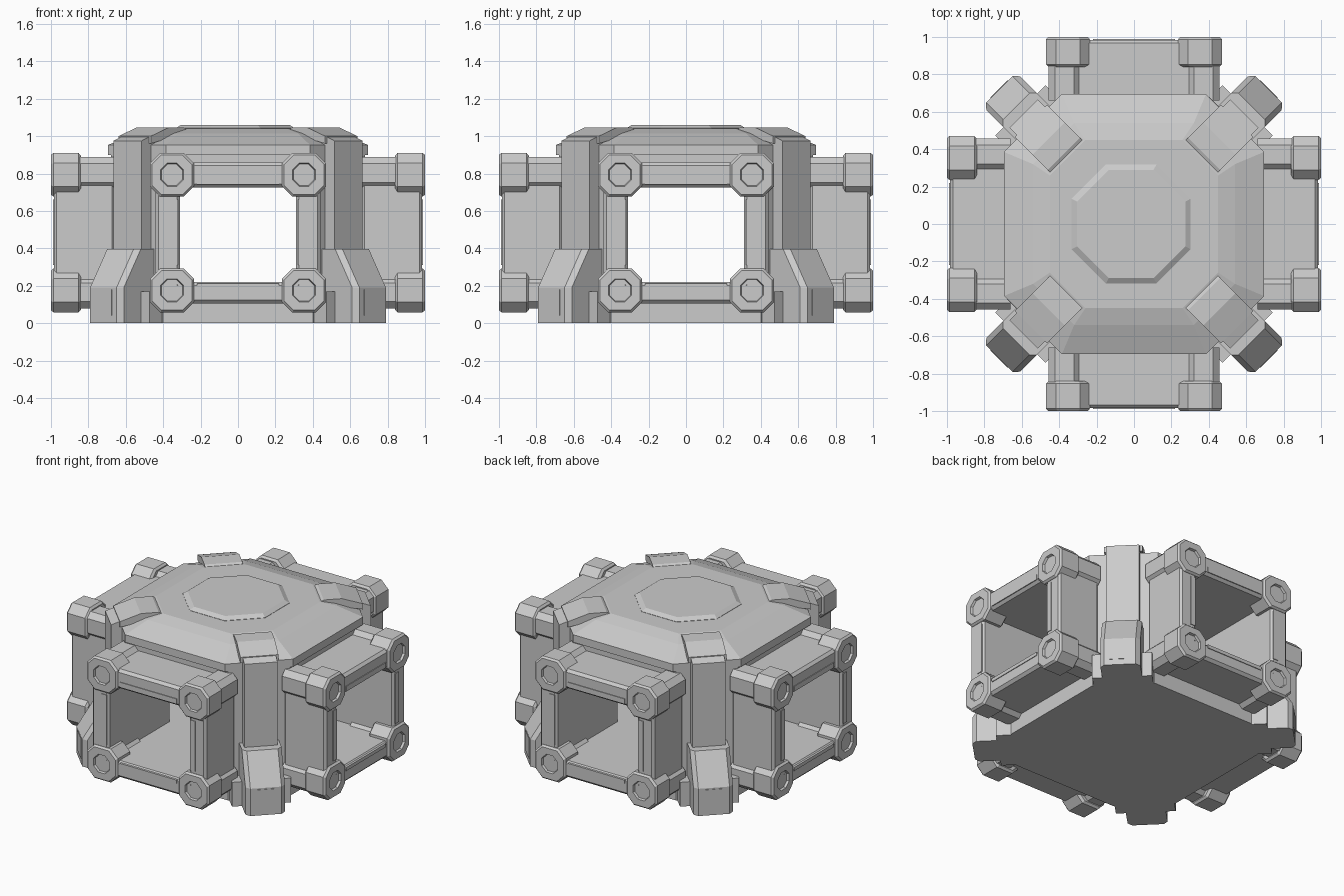
import bpy, bmesh
from math import pi, cos, sin
from mathutils import Matrix, Vector

if "Cube" in bpy.data.objects:
    bpy.data.objects.remove(bpy.data.objects["Cube"])


def loft(name, rings, rot=0.0, bevel=0.0):
    """Skin a stack of equal-length rings, close both ends, rotate about z."""
    bm = bmesh.new()
    M = Matrix.Rotation(rot, 4, 'Z')
    vs = [[bm.verts.new(M @ Vector(p)) for p in r] for r in rings]
    n = len(vs[0])
    for a, b in zip(vs, vs[1:]):
        for i in range(n):
            j = (i + 1) % n
            bm.faces.new((a[i], a[j], b[j], b[i]))
    bm.faces.new(vs[0][::-1])
    bm.faces.new(vs[-1])
    bmesh.ops.recalc_face_normals(bm, faces=bm.faces)
    if bevel:
        bmesh.ops.bevel(bm, geom=bm.edges[:], offset=bevel, segments=1,
                        profile=0.5, affect='EDGES')
    me = bpy.data.meshes.new(name)
    bm.to_mesh(me)
    bm.free()
    ob = bpy.data.objects.new(name, me)
    bpy.context.collection.objects.link(ob)
    return ob


def box(name, x0, x1, y0, y1, z0, z1, rot=0.0, bevel=0.0):
    r = [(x0, y0), (x1, y0), (x1, y1), (x0, y1)]
    return loft(name, [[(x, y, z) for x, y in r] for z in (z0, z1)], rot, bevel)


def cut_square(a, c):
    """Square of half size a with corners cut so the flats end at c."""
    return [(a, -c), (a, c), (c, a), (-c, a), (-a, c), (-a, -c), (-c, -a), (c, -a)]


def flat_ring(a, c, z, ox=0, oy=0):
    return [(x + ox, y + oy, z) for x, y in cut_square(a, c)]


def end_ring(cx, cz, a, c, y):
    return [(cx + x, y, cz + z) for x, z in cut_square(a, c)]


# Hub walls and floor, hollowed by two crossing passages
hub = loft("hub_body", [flat_ring(.68, .40, 0), flat_ring(.68, .40, .93)])
for k in range(2):
    cutter = box("passage_cutter", -.31, .31, -1.2, 1.2, .22, .725, k * pi / 2)
    mod = hub.modifiers.new("passage", 'BOOLEAN')
    mod.operation, mod.solver, mod.object = 'DIFFERENCE', 'EXACT', cutter
    bpy.context.view_layer.objects.active = hub
    bpy.ops.object.modifier_apply(modifier=mod.name)
    bpy.data.objects.remove(cutter)

# Sloped roof and its top plate
loft("roof", [flat_ring(.695, .385, .90), flat_ring(.695, .385, .953),
              flat_ring(.54, .32, 1.015), flat_ring(.45, .26, 1.04)])
loft("roof_plate", [flat_ring(.318, .135, 1.03, -.015), flat_ring(.318, .135, 1.042, -.015),
                    flat_ring(.29, .12, 1.06, -.015)])

for k in range(4):
    q = k * pi / 2

    # Corridor walls, facing -y before rotation
    for s in (-1, 1):
        x0, x1 = sorted((s * .31, s * .44))
        box("corridor_wall", x0, x1, -.985, -.66, .12, .84, q, .015)
        x0, x1 = sorted((s * .322, s * .362))
        box("wall_trim", x0, x1, -.99, -.97, .31, .66, q)
    box("corridor_ceiling", -.42, .42, -.985, -.66, .725, .86, q, .018)
    box("corridor_floor", -.42, .42, -.985, -.66, .105, .22, q, .018)
    box("ceiling_trim", -.22, .22, -.99, -.97, .742, .778, q)
    box("floor_trim", -.22, .22, -.99, -.97, .188, .212, q)

    # Corner rails and octagonal end couplings with a recessed socket
    for cx in (-.353, .353):
        for cz, rz in ((.793, .803), (.175, .165)):
            rx = .372 if cx > 0 else -.372
            loft("corner_rail", [end_ring(rx, rz, .086, .05, y) for y in (-.66, -.86)], q)
            loft("coupling", [end_ring(cx, cz, a, c, y) for a, c, y in (
                (.103, .055, -.84), (.117, .063, -.853), (.117, .063, -.987),
                (.106, .056, -1.0), (.062, .026, -1.0), (.057, .024, -.985),
                (.043, .018, -.985), (.038, .016, -.975))], q)

    # Corner pillar, built along +x then turned to the diagonal
    d = q + pi / 4
    side = [(.57, 0), (.834, 0), (.834, .975), (.64, 1.045), (.57, 1.045)]
    loft("corner_pillar", [[(r, t, z) for r, z in side] for t in (-.106, .106)], d)
    cap = [(.50, 1.02), (.50, 1.03), (.53, 1.046), (.645, 1.046), (.78, 1.0), (.78, .96)]
    loft("pillar_cap", [[(r, t, z) for r, z in cap] for t in (-.122, .122)], d)

    # Foot with sloped upper half and chamfered outer edges
    def foot_ring(r, z):
        return [(.60, -.127, z), (r - .028, -.127, z), (r, -.1, z),
                (r, .1, z), (r - .028, .127, z), (.60, .127, z)]
    loft("foot", [foot_ring(1.018, 0), foot_ring(1.018, .19), foot_ring(.89, .395)], d)
    box("foot_panel", 1.0, 1.021, -.065, .065, .04, .18, d)

    # Low pad under the pillar
    box("base_pad", .65, .86, -.19, .19, 0, .17, d)
